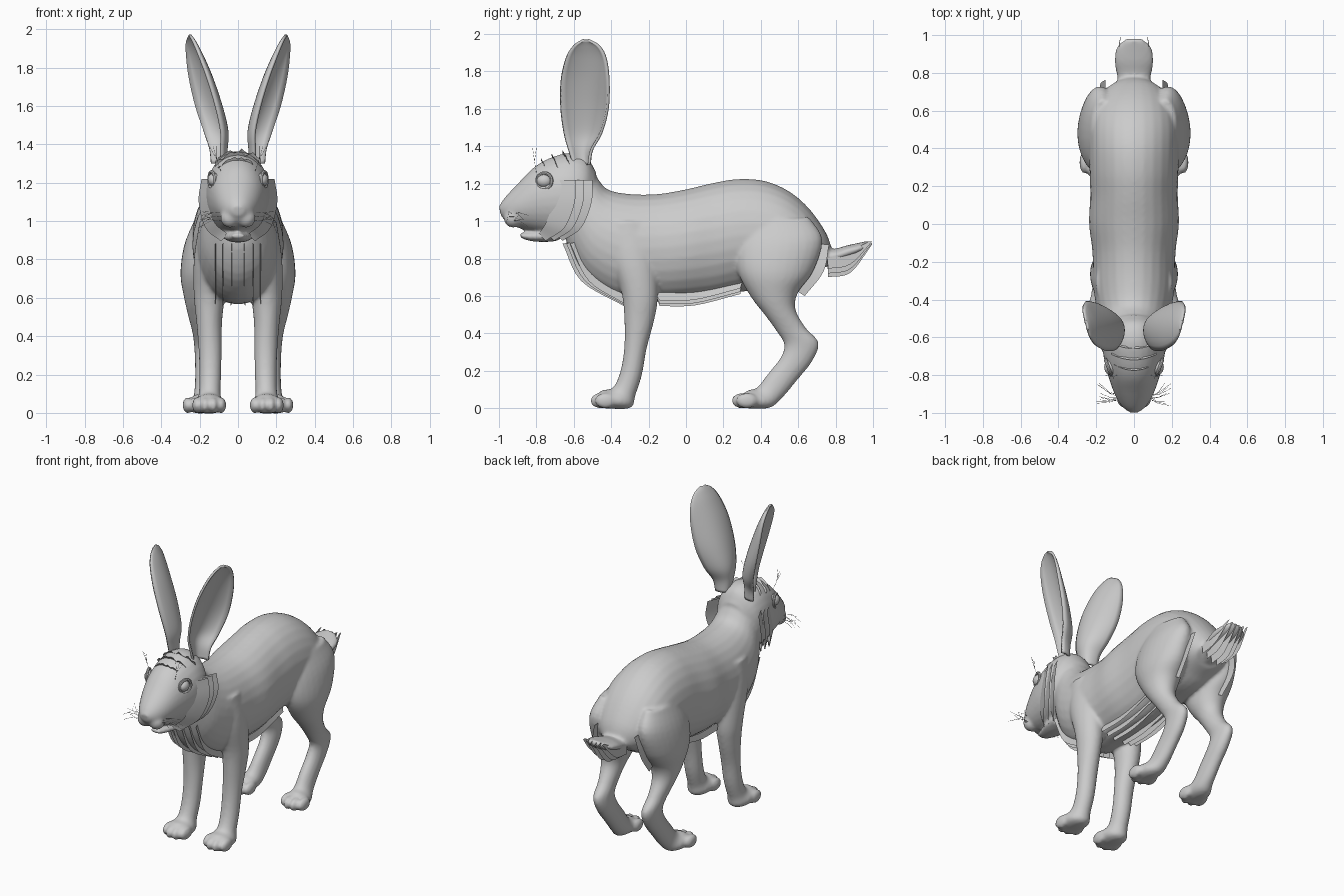
import bpy, bmesh, math, random
from mathutils import Vector, Matrix

if "Cube" in bpy.data.objects:
    bpy.data.objects.remove(bpy.data.objects["Cube"])

random.seed(3)
GREY = bpy.data.materials.new("soft_grey")
GREY.diffuse_color = (0.6, 0.6, 0.6, 1)
GREY.use_nodes = True
GREY.node_tree.nodes["Principled BSDF"].inputs["Base Color"].default_value = GREY.diffuse_color


def spline(pts, steps):
    """Catmull-Rom through a list of vectors of any size."""
    pts = [Vector(p) for p in pts]
    pts = [pts[0] * 2 - pts[1]] + pts + [pts[-1] * 2 - pts[-2]]
    out = []
    for i in range(1, len(pts) - 2):
        a, b, c, d = pts[i - 1:i + 3]
        for s in range(steps):
            t = s / steps
            out.append(0.5 * (2 * b + (c - a) * t + (2 * a - 5 * b + 4 * c - d) * t * t
                              + (3 * b - a - 3 * c + d) * t ** 3))
    return out + [pts[-2]]


def loft(bm, stations, side=1, n=28):
    """Station: y, z of one edge, y, z of the opposite edge, half width, centre x."""
    rings = []
    for y1, z1, y2, z2, w, x in spline([s if len(s) == 6 else (*s, 0) for s in stations], 4):
        ring = []
        for k in range(n):
            a = 2 * math.pi * k / n
            c = math.cos(a)
            ring.append(bm.verts.new((side * x + w * math.sin(a),
                                      (y1 + y2) / 2 + c * (y1 - y2) / 2,
                                      (z1 + z2) / 2 + c * (z1 - z2) / 2)))
        rings.append(ring)
    for r, q in zip(rings, rings[1:]):
        for k in range(n):
            bm.faces.new((r[k], r[(k + 1) % n], q[(k + 1) % n], q[k]))
    bm.faces.new(rings[0])
    bm.faces.new(rings[-1])


def ball(bm, loc, scale):
    m = Matrix.Translation(loc) @ Matrix.Diagonal((*scale, 1))
    bmesh.ops.create_uvsphere(bm, u_segments=20, v_segments=12, radius=1, matrix=m)


def finish(name, bm, angle=60):
    bmesh.ops.recalc_face_normals(bm, faces=bm.faces)
    me = bpy.data.meshes.new(name)
    bm.to_mesh(me)
    bm.free()
    ob = bpy.data.objects.new(name, me)
    bpy.context.collection.objects.link(ob)
    me.materials.append(GREY)
    bpy.ops.object.select_all(action='DESELECT')
    ob.select_set(True)
    bpy.context.view_layer.objects.active = ob
    bpy.ops.object.shade_smooth_by_angle(angle=math.radians(angle))
    return ob


def sheet(bm, rows):
    """Grid of faces through rows of points."""
    vs = [[bm.verts.new(p) for p in r] for r in rows]
    for a, b in zip(vs, vs[1:]):
        for k in range(len(a) - 1):
            bm.faces.new((a[k], a[k + 1], b[k + 1], b[k]))


def strip(bm, a, b, side=1, steps=5):
    """Fur card spanning two smooth curves."""
    flip = Vector((side, 1, 1))
    sheet(bm, [[p * flip for p in spline(c, steps)] for c in (a, b)])


# Torso and neck
bm = bmesh.new()
loft(bm, [(-.54, 1.31, -.64, .95, .14), (-.48, 1.24, -.63, .85, .155), (-.42, 1.17, -.54, .69, .19),
          (-.30, 1.145, -.36, .575, .215), (-.15, 1.145, -.15, .57, .22), (0, 1.17, 0, .575, .238),
          (.15, 1.205, .15, .59, .232), (.28, 1.225, .28, .62, .235), (.42, 1.215, .41, .63, .238),
          (.55, 1.16, .50, .64, .236), (.66, 1.065, .56, .66, .215), (.75, .935, .61, .69, .17),
          (.785, .83, .67, .72, .10)])
# Head
loft(bm, [(-1, 1.08, -.99, 1.03, .03), (-.965, 1.13, -.95, .985, .07), (-.89, 1.21, -.90, .965, .105),
          (-.81, 1.29, -.80, .94, .137), (-.72, 1.34, -.72, .92, .158), (-.62, 1.365, -.65, .91, .168),
          (-.53, 1.34, -.58, .92, .155), (-.48, 1.26, -.53, .98, .11)])
# Lower jaw
loft(bm, [(-.89, .935, -.885, .912, .03), (-.85, .94, -.84, .895, .047), (-.76, .95, -.76, .888, .075),
          (-.68, .96, -.68, .895, .085)])
# Legs, toes and muzzle lobes
FRONT = [(-.42, 1.0, -.20, 1.0, .05, .15), (-.40, .8, -.16, .8, .08, .15), (-.345, .62, -.15, .60, .08, .15),
         (-.33, .48, -.17, .47, .067, .15), (-.33, .33, -.21, .32, .06, .145), (-.35, .2, -.235, .18, .057, .145),
         (-.39, .11, -.27, .07, .058, .148), (-.45, .095, -.30, .0, .078, .15), (-.49, .06, -.46, 0, .072, .15)]
REAR = [(.32, 1.0, .66, 1.02, .06, .165), (.27, .85, .73, .9, .10, .18), (.28, .72, .68, .73, .113, .187),
        (.35, .59, .60, .62, .097, .185), (.42, .5, .585, .53, .072, .19), (.485, .41, .64, .43, .053, .185),
        (.525, .34, .71, .35, .048, .18), (.505, .27, .675, .25, .049, .175), (.435, .18, .595, .15, .049, .175),
        (.38, .11, .51, .05, .053, .18), (.33, .095, .44, 0, .068, .195), (.29, .06, .30, 0, .066, .2)]
for s in (-1, 1):
    loft(bm, FRONT, s)
    loft(bm, REAR, s)
    for cx, cy in ((.15, -.455), (.2, .30)):
        for k, dx in enumerate((-.063, -.022, .022, .063)):
            back = .025 if k in (0, 3) else 0
            ball(bm, (s * (cx + dx), cy + back, .04), (.026, .058, .042))
    ball(bm, (s * .042, -.925, 1.015), (.05, .05, .05))
# Tail
loft(bm, [(.70, .87, .70, .74, .08), (.78, .85, .78, .765, .09), (.86, .87, .87, .80, .105),
          (.93, .885, .945, .83, .09), (.975, .895, .985, .87, .045)])
body = finish("body", bm)
rm = body.modifiers.new("blend", 'REMESH')
rm.mode = 'VOXEL'
rm.voxel_size = .0105
rm.use_smooth_shade = True
sm = body.modifiers.new("soften", 'SMOOTH')
sm.factor = .5
sm.iterations = 6

# Eyes with lids
for s, label in ((-1, "right"), (1, "left")):
    bm = bmesh.new()
    ball(bm, (s * .124, -.757, 1.215), (.034, .042, .036))
    finish(label + "_eye", bm)
    bpy.ops.mesh.primitive_torus_add(major_radius=.042, minor_radius=.009, major_segments=28, minor_segments=8,
                                     location=(s * .137, -.757, 1.215), rotation=(0, math.pi / 2, -s * .35))
    lid = bpy.context.object
    lid.name = label + "_eyelid"
    lid.data.materials.append(GREY)
    bpy.ops.object.shade_smooth_by_angle()

# Cupped ears: height, front edge x y, rear edge x y, cup depth
EAR = [(1.30, .09, -.60, .14, -.52, .05), (1.38, .088, -.625, .15, -.505, .06), (1.47, .088, -.65, .18, -.455, .075),
       (1.6, .115, -.668, .222, -.42, .075), (1.75, .16, -.667, .255, -.415, .062),
       (1.87, .205, -.64, .268, -.43, .04), (1.935, .232, -.60, .268, -.465, .02), (1.968, .25, -.55, .258, -.52, .004)]
for s, label in ((-1, "right"), (1, "left")):
    rows = []
    for z, fx, fy, rx, ry, d in spline(EAR, 5):
        f, r = Vector((fx, fy, z)), Vector((rx, ry, z))
        out = Vector((fy - ry, rx - fx, 0)).normalized()
        row = [f.lerp(r, k / 14) + out * d * math.sin(math.pi * k / 14) ** .7 for k in range(15)]
        rows.append([Vector((s * p.x, p.y, p.z)) for p in row])
    bm = bmesh.new()
    sheet(bm, rows)
    ear = finish(label + "_ear", bm)
    so = ear.modifiers.new("thickness", 'SOLIDIFY')
    so.thickness = .014
    so.offset = 0

# Cheek ruff fur
bm = bmesh.new()
for s in (-1, 1):
    for o in (0, -.045, -.09):
        strip(bm, [(.145, -.60 + o, 1.22), (.15, -.62 + o, 1.1), (.12, -.66 + o, .99), (.05, -.70 + o, .93)],
              [(.19, -.50 + o, 1.22), (.205, -.505 + o, 1.1), (.17, -.56 + o, .965), (.09, -.66 + o, .895)], s)
finish("cheek_ruff", bm)

# Chest, belly and rump fur
bm = bmesh.new()
for s in (-1, 1):
    for x, d in ((.025, 0), (.07, .02), (.11, .04)):
        strip(bm, [(x, -.58, .89), (x, -.49, .74), (x, -.30, .62)],
              [(x + .01, -.66 + d, .88), (x + .01, -.56 + d, .68), (x + .01, -.33, .545 + d / 3)], s)
finish("chest_fur", bm)
bm = bmesh.new()
for s in (-1, 1):
    for x, d in ((.03, 0), (.08, .012), (.125, .03)):
        strip(bm, [(x, -.17, .62), (x, .05, .62), (x, .30, .67)],
              [(x + .01, -.14, .545 + d), (x + .01, .05, .55 + d), (x + .01, .29, .61 + d)], s)
finish("belly_fur", bm)
bm = bmesh.new()
for s in (-1, 1):
    strip(bm, [(.15, .66, .88), (.17, .645, .76), (.17, .57, .64)],
          [(.15, .765, .875), (.18, .735, .73), (.17, .635, .60)], s)
finish("rump_fur", bm)

# Tail fur
bm = bmesh.new()
for s in (-1, 1):
    for x, d in ((.02, 0), (.055, .02), (.09, .045)):
        strip(bm, [(x, .755, .80), (x, .86, .83), (x * .8, .975, .89)],
              [(x, .76, .70 + d), (x, .88, .725 + d), (x * .8, .995, .875 + d / 3)], s)
finish("tail_fur", bm)

# Jagged forehead tufts
bm = bmesh.new()
for y, z, w in ((-.64, 1.345, .12), (-.70, 1.33, .12), (-.755, 1.30, .105)):
    lo, hi = [], []
    for k in range(13):
        u = k / 6 - 1
        lo.append((w * u, y + .02 * u * u, z - .05 * u * u))
        hi.append((w * u, y - .02 + .03 * u * u, z + .026 + random.uniform(-.012, .012) - .055 * u * u))
    sheet(bm, [lo, hi])
finish("forehead_tufts", bm, 30)

# Whiskers
cu = bpy.data.curves.new("whiskers", 'CURVE')
cu.dimensions = '3D'
cu.bevel_depth = .0009
cu.bevel_resolution = 0
hairs = []
for s in (-1, 1):
    for k in range(9):
        z, e = 1.0 + .02 * (k % 3), random.uniform(-.05, .08)
        hairs.append([(s * .07, -.93 + .012 * (k // 3), z), (s * .13, -.93 + e * .5, z + .005),
                      (s * random.uniform(.16, .20), -.92 + e, z - .03 + .02 * (k % 4))])
    for k in range(3):
        hairs.append([(s * .09, -.80, 1.26), (s * .11, -.81, 1.32), (s * (.11 + .02 * k), -.82 + .01 * k, 1.39)])
for h in hairs:
    sp = cu.splines.new('POLY')
    sp.points.add(len(h) - 1)
    for p, co in zip(sp.points, h):
        p.co = (*co, 1)
cu.materials.append(GREY)
bpy.context.collection.objects.link(bpy.data.objects.new("whiskers", cu))
